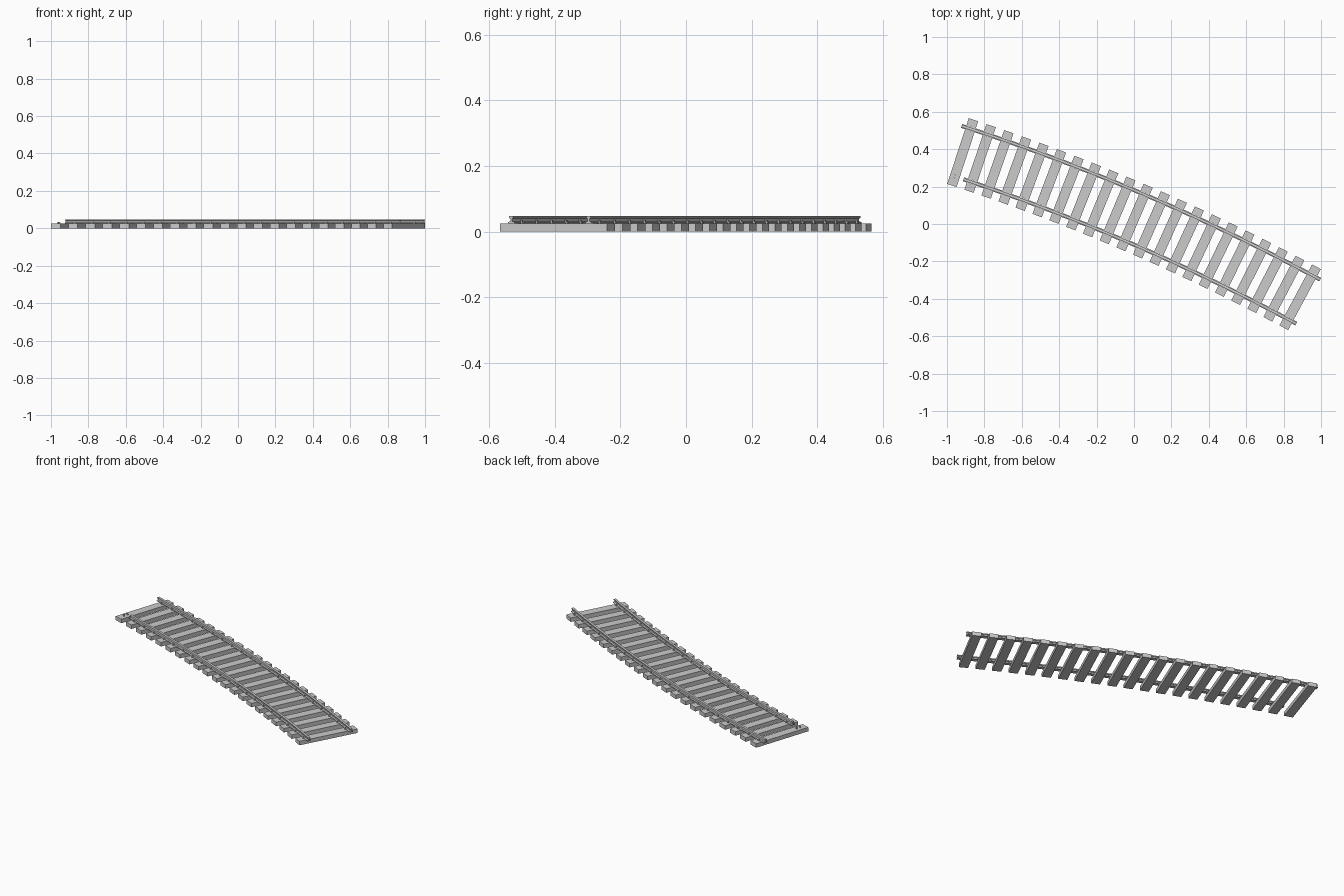
import bpy, bmesh, math
from mathutils import Matrix, Vector

if "Cube" in bpy.data.objects:
    bpy.data.objects.remove(bpy.data.objects["Cube"])

# Track layout: shallow arc, centre far to the lower left
COUNT = 21
SWEEP = math.radians(10)
MID = math.radians(23.2)           # lean of the middle sleeper
CHORD = 1.963
R = CHORD / 2 / math.sin(SWEEP / 2)
STEP = SWEEP / (COUNT - 1)
HALF_GAUGE = 0.134
SL_LEN, SL_W, SL_H = 0.370, 0.053, 0.025
# arc centre placed so the end sleepers sit symmetrically, then bounds centred
CEN = (Vector((math.sin(MID), math.cos(MID), 0)) * (-R * math.cos(SWEEP / 2))
       + Vector((-0.014, -0.005, 0)))


def frame(a, r=R, z=0.0):
    """Local x = along track, local y = outward, at lean angle a."""
    p = CEN + Vector((math.sin(a), math.cos(a), 0)) * r
    return Matrix.Translation((p.x, p.y, z)) @ Matrix.Rotation(-a, 4, 'Z')


def angle(i):
    return MID - SWEEP / 2 + i * STEP


def add_box(bm, mat, size, offset):
    m = mat @ Matrix.Translation(offset) @ Matrix.Diagonal((*size, 1))
    bmesh.ops.create_cube(bm, size=1, matrix=m)


def finish(bm, name):
    bmesh.ops.recalc_face_normals(bm, faces=bm.faces)
    me = bpy.data.meshes.new(name)
    bm.to_mesh(me)
    bm.free()
    ob = bpy.data.objects.new(name, me)
    bpy.context.collection.objects.link(ob)
    return ob


# Sleepers
for i in range(COUNT):
    bm = bmesh.new()
    add_box(bm, frame(angle(i)), (SL_W, SL_LEN, SL_H), (0, 0, SL_H / 2))
    finish(bm, f"sleeper_{i + 1:02d}")

# Rails: flat-bottomed profile swept along the arc
half = [(0.011, 0.0), (0.011, 0.004), (0.003, 0.006),
        (0.003, 0.014), (0.007, 0.016), (0.007, 0.022)]
profile = half + [(-y, z) for y, z in reversed(half)]


def rail(name, r, start, end):
    bm = bmesh.new()
    n = 40
    rings = []
    for k in range(n + 1):
        m = frame(angle(start + (end - start) * k / n), r, SL_H)
        rings.append([bm.verts.new(m @ Vector((0, y, z))) for y, z in profile])
    for a, b in zip(rings, rings[1:]):
        for j in range(len(profile)):
            q = (j + 1) % len(profile)
            bm.faces.new((a[j], a[q], b[q], b[j]))
    bm.faces.new(rings[0])
    bm.faces.new(rings[-1])
    finish(bm, name)


rail("outer_rail", R + HALF_GAUGE, -0.5, COUNT - 0.5)
rail("inner_rail", R - HALF_GAUGE, 0.5, COUNT - 0.5)

# Rail clips: a small stepped chair on both sides of each rail
for side, name in ((1, "outer_rail_clips"), (-1, "inner_rail_clips")):
    bm = bmesh.new()
    for i in range(COUNT):
        m = frame(angle(i), R + side * HALF_GAUGE, SL_H)
        for s in (-1, 1):
            add_box(bm, m, (0.010, 0.006, 0.005), (0, s * 0.0135, 0.0025))
            add_box(bm, m, (0.007, 0.006, 0.005), (0, s * 0.0105, 0.0075))
    finish(bm, name)
